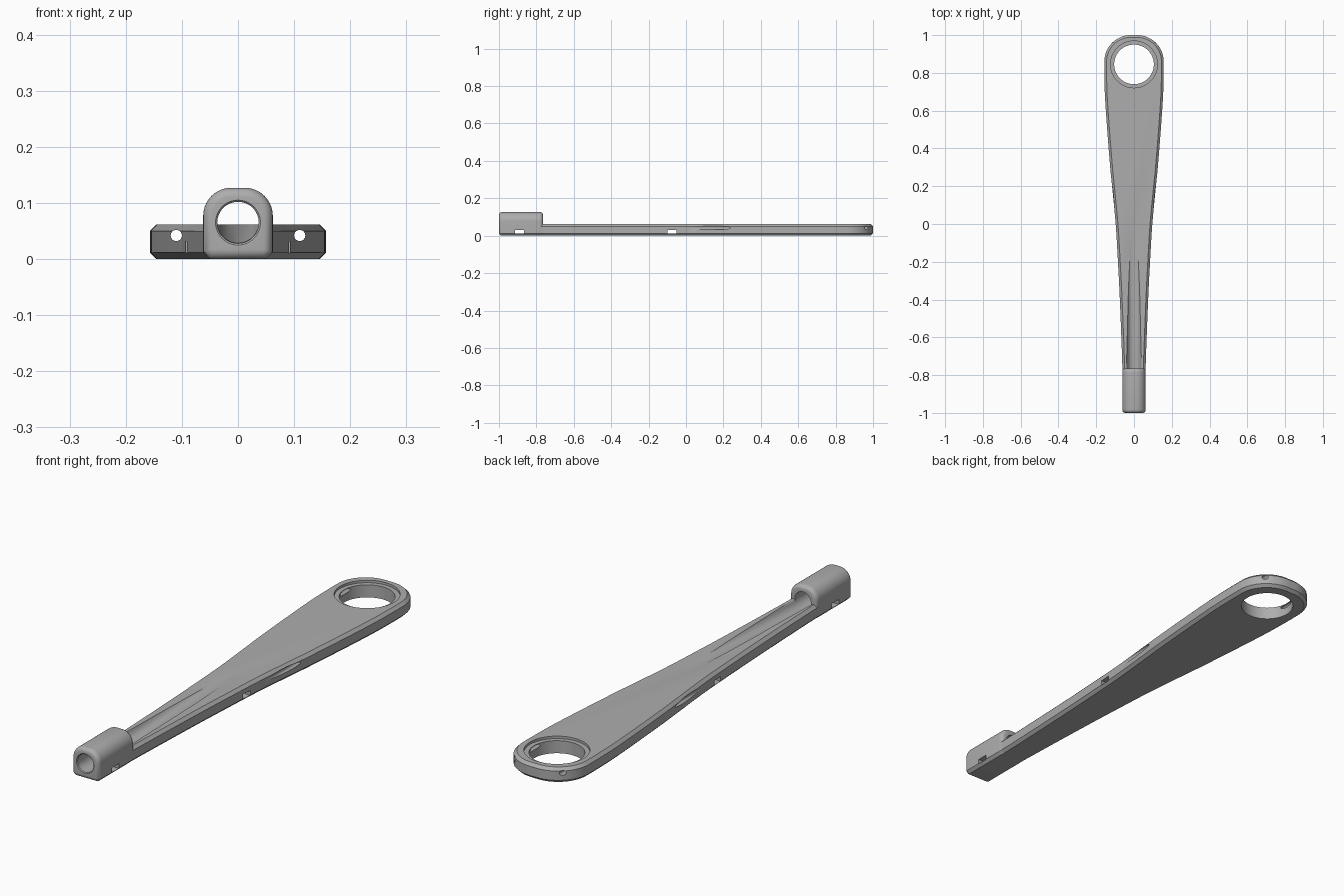
import bpy, bmesh
from math import sin, cos, pi, radians
from mathutils import Vector, Matrix

if "Cube" in bpy.data.objects:
    bpy.data.objects.remove(bpy.data.objects["Cube"])

grey = bpy.data.materials.new("plain grey")
grey.use_nodes = True
grey.diffuse_color = (0.42, 0.42, 0.42, 1)
grey.node_tree.nodes["Principled BSDF"].inputs["Base Color"].default_value = grey.diffuse_color


def finish(name, bm):
    bmesh.ops.recalc_face_normals(bm, faces=bm.faces)
    mesh = bpy.data.meshes.new(name)
    bm.to_mesh(mesh)
    bm.free()
    mesh.materials.append(grey)
    obj = bpy.data.objects.new(name, mesh)
    bpy.context.collection.objects.link(obj)
    return obj


def inset_outline(points, amount):
    """Move a counter-clockwise outline inwards with mitred corners."""
    result = []
    for i, p in enumerate(points):
        a = (p - points[i - 1]).normalized()
        b = (points[(i + 1) % len(points)] - p).normalized()
        n1, n2 = Vector((-a.y, a.x)), Vector((-b.y, b.x))
        result.append(p + (n1 + n2) / (1 + n1.dot(n2)) * amount)
    return result


def loft(name, half, levels, place):
    """Mirror a half outline (right side, upwards) and skin it through (height, inset) levels."""
    half = [Vector(p) for p in half]
    outline = half + [Vector((-p.x, p.y)) for p in reversed(half)]
    bm = bmesh.new()
    rings = [[bm.verts.new(place(p.x, p.y, h)) for p in inset_outline(outline, inset)]
             for h, inset in levels]
    count = len(outline)
    for low, high in zip(rings, rings[1:]):
        for i in range(count):
            j = (i + 1) % count
            bm.faces.new((low[i], low[j], high[j], high[i]))
    bm.faces.new(rings[0])
    bm.faces.new(rings[-1])
    return finish(name, bm)


def arc(cx, cy, r, start, end, steps):
    angles = [radians(start + (end - start) * i / steps) for i in range(steps + 1)]
    return [(cx + r * cos(a), cy + r * sin(a)) for a in angles]


def rod(name, start, end, r1, r2=None, sides=48):
    start, end = Vector(start), Vector(end)
    axis = end - start
    bm = bmesh.new()
    turn = axis.to_track_quat('Z', 'Y').to_matrix().to_4x4()
    bmesh.ops.create_cone(bm, cap_ends=True, segments=sides, radius1=r1, radius2=r2 or r1,
                          depth=axis.length, matrix=Matrix.Translation((start + end) / 2) @ turn)
    return finish(name, bm)


def box(name, centre, size):
    bm = bmesh.new()
    bmesh.ops.create_cube(bm, size=1, matrix=Matrix.Translation(centre) @ Matrix.Diagonal((*size, 1)))
    return finish(name, bm)


def combine(target, tool, operation):
    mod = target.modifiers.new(operation, 'BOOLEAN')
    mod.operation, mod.object, mod.solver = operation, tool, 'EXACT'
    bpy.context.view_layer.objects.active = target
    bpy.ops.object.modifier_apply(modifier=mod.name)
    bpy.data.objects.remove(tool)


def smooth_path(points, steps=5):
    """Catmull-Rom interpolation of a short list of points."""
    pts = [Vector(p) for p in points]
    pts = [pts[0] * 2 - pts[1]] + pts + [pts[-1] * 2 - pts[-2]]
    out = []
    for a, b, c, d in zip(pts, pts[1:], pts[2:], pts[3:]):
        for k in range(steps):
            t = k / steps
            out.append(b + (c - a) * t / 2 + (a * 2 - b * 5 + c * 4 - d) * t ** 2 / 2
                       + (b * 3 - a - c * 3 + d) * t ** 3 / 2)
    return out


# Flat tapered arm with chamfered rims and a rounded wide end
side = smooth_path([(.061, -.92), (.0615, -.76), (.075, -.4), (.085, -.2), (.097, 0), (.116, .2),
                    (.126, .3), (.142, .5), (.154, .68), (.157, .8), (.157, .86)])
arm = loft("arm", side + arc(.017, .86, .14, 0, 90, 20),
           [(0, .012), (.012, 0), (.05, 0), (.062, .012)], lambda x, y, h: (x, y, h))

# Rising groove along the top of the arm, with flared lips
groove = loft("groove_cutter",
              arc(0, .065, .037, -85, -24, 12) + [(.0375, .057), (.041, .0605), (.046, .063), (.046, .2)],
              [(-.81, 0), (.1, 0)], lambda x, z, y: (x, y, z + .045 * (y + .78)))
combine(arm, groove, 'DIFFERENCE')

# Rounded barrel head at the narrow end
fillet = .018
front = [(-1 + fillet * (1 - sin(a)), fillet * (1 - cos(a)))
         for a in [pi / 2 * (1 - i / 6) for i in range(7)]]
back = [(-1.765 - y, inset) for y, inset in reversed(front)]
front_levels = [(y, inset * .9) for y, inset in front]
head = loft("barrel_head", [(.05, 0), (.062, .012)] + arc(.012, .077, .05, 0, 90, 14),
            list(reversed([(y, i * .9) for y, i in front][::-1])) + [(y, i * .9) for y, i in back],
            lambda x, z, y: (x, y, z))
combine(arm, head, 'UNION')

# Bore through the head with an eased mouth
combine(arm, rod("bore_cutter", (0, -1.1, .065), (0, -.76, .065), .037), 'DIFFERENCE')
combine(arm, rod("mouth_cutter", (0, -1.004, .065), (0, -.996, .065), .044, .036), 'DIFFERENCE')

# Large eye with a shallow stepped seat on top
combine(arm, rod("eye_cutter", (0, .845, -.1), (0, .845, .2), .105, sides=64), 'DIFFERENCE')
combine(arm, rod("seat_cutter", (0, .845, .052), (0, .845, .2), .124, sides=64), 'DIFFERENCE')

# Long pin holes that break out of both flanks
for sx in (-1, 1):
    combine(arm, rod("pin_cutter", (sx * .11, -.2, .042), (sx * .11, 1.1, .042), .01, sides=24),
            'DIFFERENCE')

# Two square cross slots
for y in (-.89, -.075):
    combine(arm, box("slot_cutter", (0, y, .021), (.5, .046, .02)), 'DIFFERENCE')

bpy.ops.object.select_all(action='DESELECT')
arm.select_set(True)
bpy.context.view_layer.objects.active = arm
bpy.ops.object.shade_smooth_by_angle(angle=radians(30))
